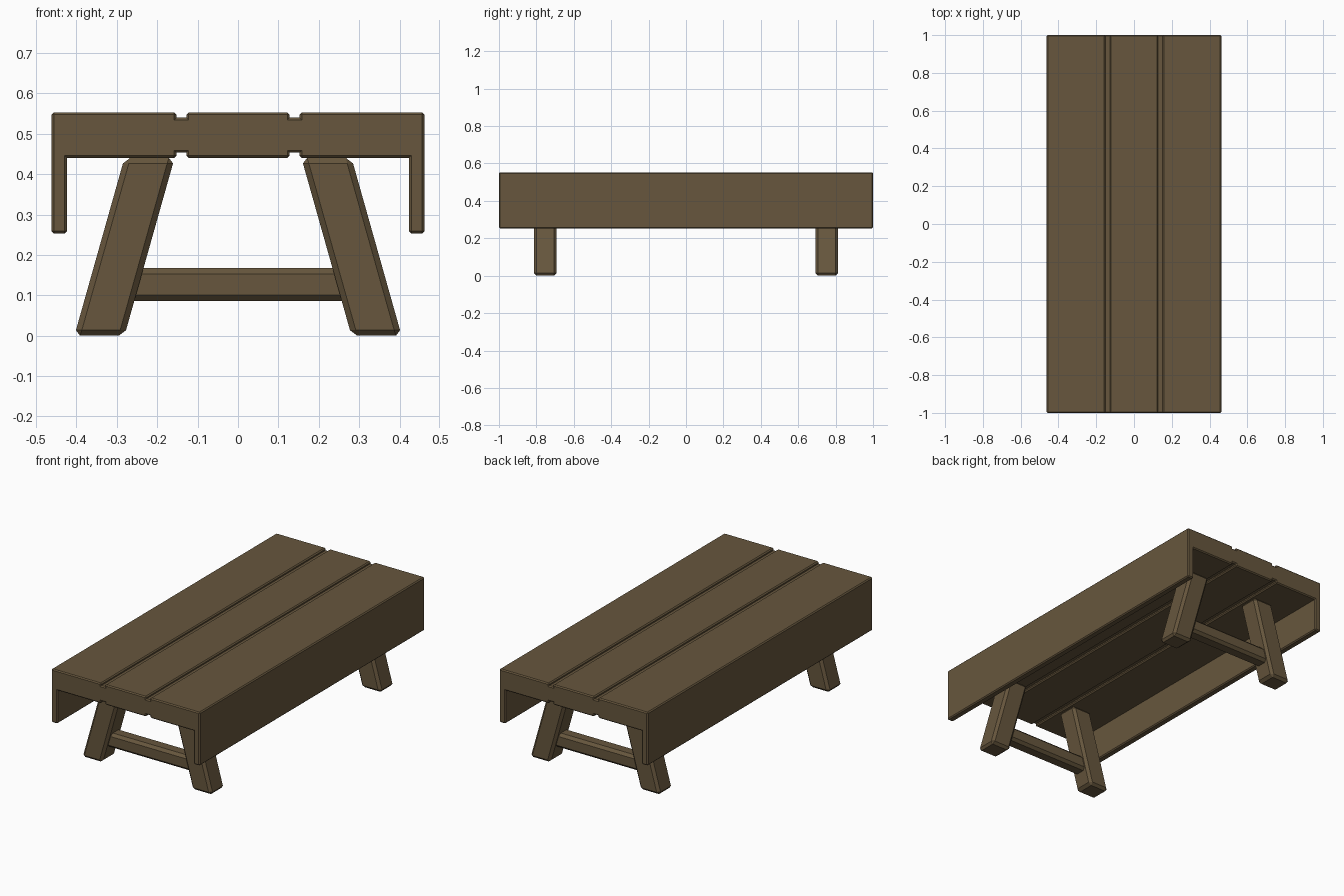
import bpy, bmesh

if "Cube" in bpy.data.objects:
    bpy.data.objects.remove(bpy.data.objects["Cube"], do_unlink=True)

WOOD = (0.135, 0.094, 0.047, 1.0)
wood = bpy.data.materials.new("brown_wood")
wood.diffuse_color = WOOD
wood.use_nodes = True
bsdf = wood.node_tree.nodes["Principled BSDF"]
bsdf.inputs["Base Color"].default_value = WOOD
bsdf.inputs["Roughness"].default_value = 0.8


def prism(name, profile, y0, y1, chamfer):
    """Extrude an x-z outline along y and chamfer its outer edges."""
    bm = bmesh.new()
    face = bm.faces.new([bm.verts.new((x, y0, z)) for x, z in profile])
    ext = bmesh.ops.extrude_face_region(bm, geom=[face])
    moved = [v for v in ext["geom"] if isinstance(v, bmesh.types.BMVert)]
    bmesh.ops.translate(bm, verts=moved, vec=(0, y1 - y0, 0))
    bmesh.ops.recalc_face_normals(bm, faces=bm.faces)
    outer = [e for e in bm.edges if e.is_convex]
    bmesh.ops.bevel(bm, geom=outer, offset=chamfer, segments=1,
                    affect='EDGES', clamp_overlap=True)
    bmesh.ops.recalc_face_normals(bm, faces=bm.faces)
    mesh = bpy.data.meshes.new(name)
    bm.to_mesh(mesh)
    bm.free()
    mesh.materials.append(wood)
    obj = bpy.data.objects.new(name, mesh)
    bpy.context.collection.objects.link(obj)
    return obj


# Grooved top with hanging side boards, outlined as one mirrored half
TOP, UNDER, GROOVE, LIP = 0.553, 0.44, 0.013, 0.253
IN, OUT, EDGE, SKIRT = 0.128, 0.152, 0.462, 0.423
half = [(IN, TOP), (IN, TOP - GROOVE), (OUT, TOP - GROOVE), (OUT, TOP),
        (EDGE, TOP), (EDGE, LIP), (SKIRT, LIP), (SKIRT, UNDER),
        (OUT, UNDER), (OUT, UNDER + GROOVE), (IN, UNDER + GROOVE), (IN, UNDER)]
prism("table_top", half + [(-x, z) for x, z in reversed(half)], -1, 1, 0.006)

# Splayed leg pairs, each joined by a cross bar
LEG_Y, HALF_W = 0.7525, 0.062
for end, ys in (("front", -LEG_Y), ("back", LEG_Y)):
    for side, s in (("left", 1), ("right", -1)):
        leg = [(s * (0.343 - HALF_W), 0), (s * (0.343 + HALF_W), 0),
               (s * (0.219 + HALF_W), UNDER), (s * (0.219 - HALF_W), UNDER)]
        prism(f"{end}_{side}_leg", leg, ys - 0.06, ys + 0.06, 0.014)
    bar = [(-0.3, 0.086), (0.3, 0.086), (0.3, 0.168), (-0.3, 0.168)]
    prism(f"{end}_cross_bar", bar, ys - 0.04, ys + 0.04, 0.015)
